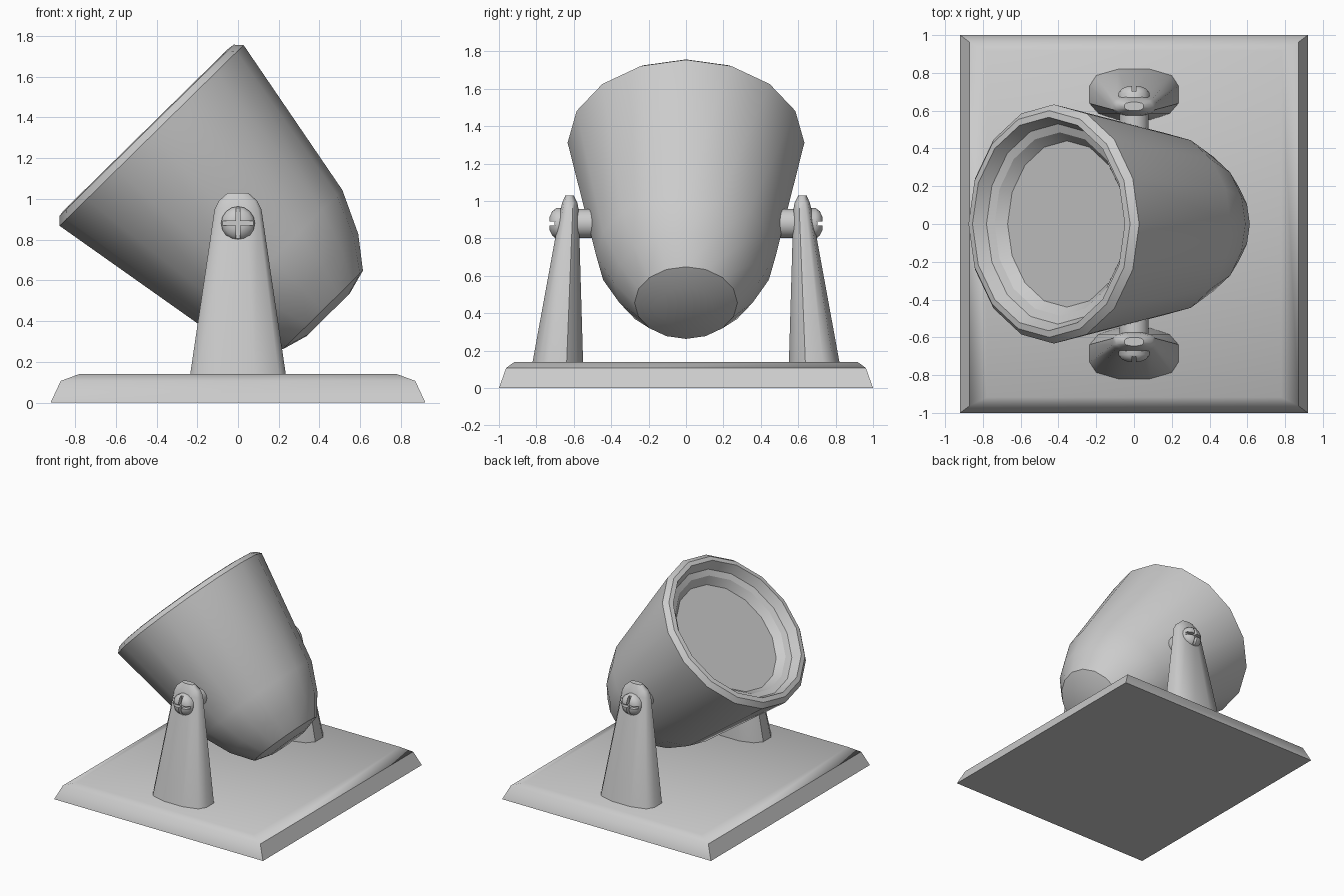
import bpy
import math
from mathutils import Matrix, Vector

if "Cube" in bpy.data.objects:
    bpy.data.objects.remove(bpy.data.objects["Cube"])

PIVOT_Z = 0.88


def loft(name, rings, angle=30):
    """Skin a list of equal-length closed rings and cap both ends."""
    n = len(rings[0])
    verts = [p for ring in rings for p in ring]
    faces = [(k * n + i, k * n + (i + 1) % n, (k + 1) * n + (i + 1) % n, (k + 1) * n + i)
             for k in range(len(rings) - 1) for i in range(n)]
    faces.append(tuple(reversed(range(n))))
    faces.append(tuple((len(rings) - 1) * n + i for i in range(n)))
    mesh = bpy.data.meshes.new(name)
    mesh.from_pydata(verts, [], faces)
    ob = bpy.data.objects.new(name, mesh)
    bpy.context.collection.objects.link(ob)
    activate(ob)
    bpy.ops.object.shade_smooth_by_angle(angle=math.radians(angle))
    return ob


def activate(ob):
    bpy.ops.object.select_all(action='DESELECT')
    ob.select_set(True)
    bpy.context.view_layer.objects.active = ob


def lathe(name, profile, sides, matrix, angle=30):
    """Revolve (radius, height) points around local z, then place with matrix."""
    rings = [[matrix @ Vector((r * math.cos(math.tau * i / sides),
                               r * math.sin(math.tau * i / sides), h))
              for i in range(sides)] for r, h in profile]
    return loft(name, rings, angle)


# Base plate with rounded-over edges
def rect(hx, hy, z):
    return [(-hx, -hy, z), (hx, -hy, z), (hx, hy, z), (-hx, hy, z)]


loft("base_plate", [rect(0.92, 1.0, 0), rect(0.87, 0.962, 0.107),
                    rect(0.78, 0.917, 0.14)], 44)

# Tilted lamp housing: domed back, flared shell, rim lip and recessed lens
tilt = Matrix.Translation((0, 0, PIVOT_Z)) @ Matrix.Rotation(math.radians(-44.5), 4, 'Y')
housing = [(0.15, -0.63), (0.275, -0.595), (0.385, -0.45), (0.48, -0.242),
           (0.633, 0.605), (0.60, 0.64), (0.565, 0.645),
           (0.53, 0.575), (0.485, 0.56), (0.44, 0.507)]
lathe("lamp_housing", housing, 16, tilt, 31)

# Support arms: rounded sections tapering upward (z, half width, near y, far y)
section = [(0.35, 1), (0.85, 0.75), (1, 0.35), (1, -0.35), (0.8, -0.75), (0.35, -1)]
section += [(-x, y) for x, y in reversed(section)]
levels = [(0.13, 0.236, 0.55, 0.822), (0.95, 0.115, 0.574, 0.672),
          (0.99, 0.095, 0.58, 0.662), (1.03, 0.05, 0.60, 0.645)]

for side, label in ((-1, "front"), (1, "back")):
    # clockwise listing is reversed on the back side to keep normals outward
    order = section[::-1] if side == 1 else section
    loft(label + "_arm", [[(x * hx, side * ((a + b) / 2 + y * (b - a) / 2), z)
                           for x, y in order] for z, hx, a, b in levels], 40)

    # Axle and screw point outward along y
    out = Matrix.Translation((0, 0, PIVOT_Z)) @ Matrix.Rotation(math.radians(-90 * side), 4, 'X')
    lathe(label + "_axle", [(0.078, 0.44), (0.078, 0.61)], 16, out)
    screw = lathe(label + "_screw", [(0.083, 0.62), (0.083, 0.692), (0.068, 0.715),
                                     (0.036, 0.73)], 16, out, 35)

    # Cross slot cut into the screw head
    for k, size in enumerate(((0.15, 0.1, 0.022), (0.022, 0.1, 0.15))):
        bpy.ops.mesh.primitive_cube_add(size=1, location=(0, side * 0.748, PIVOT_Z))
        cutter = bpy.context.object
        cutter.name = "slot_cutter"
        cutter.scale = size
        cutter.hide_render = True
        activate(screw)
        mod = screw.modifiers.new("slot%d" % k, 'BOOLEAN')
        mod.operation = 'DIFFERENCE'
        mod.solver = 'EXACT'
        mod.object = cutter
        # keep the cut ahead of any later modifier by baking it in
        bpy.ops.object.modifier_apply(modifier=mod.name)
        bpy.data.objects.remove(cutter)
